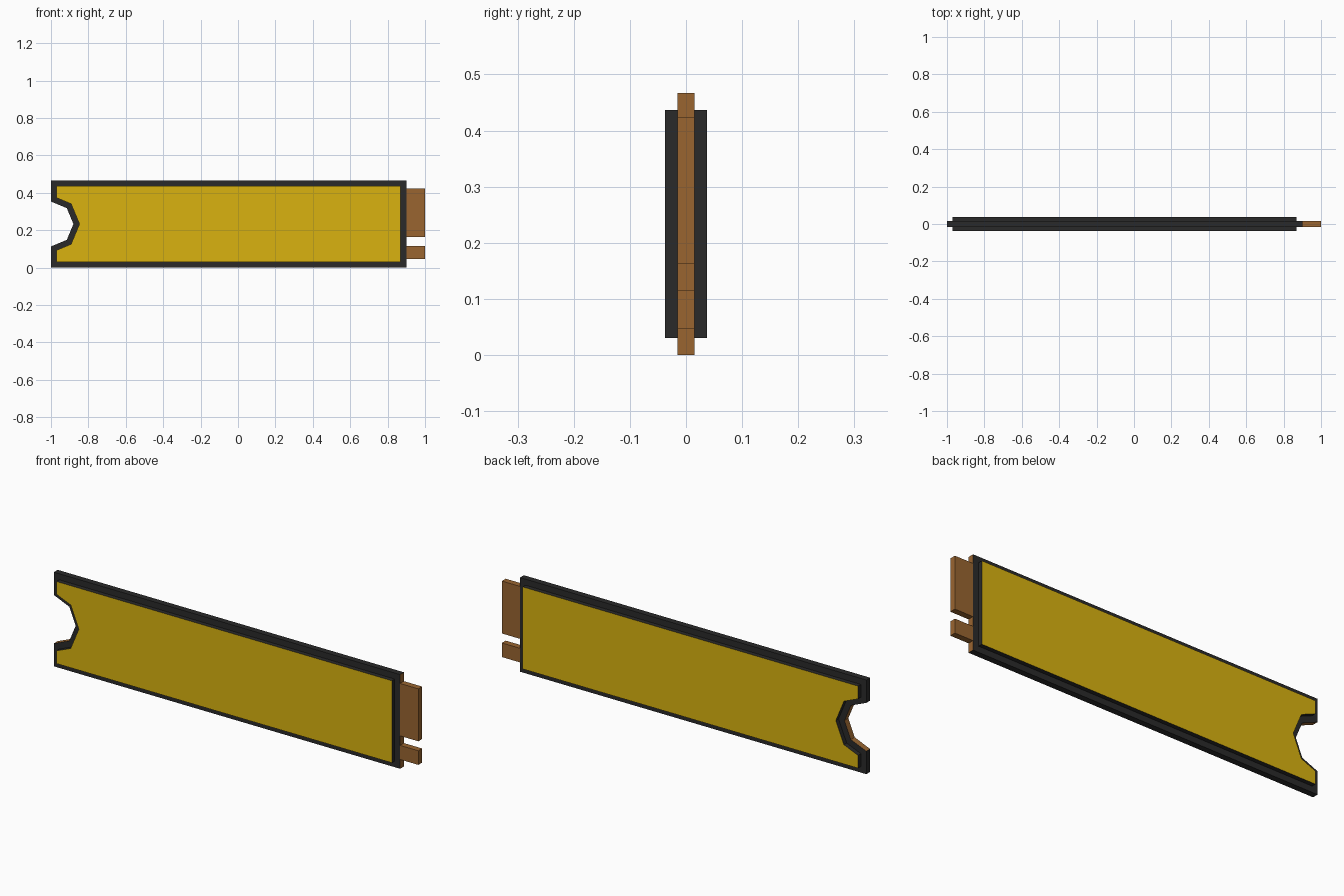
import bpy, bmesh, math

if "Cube" in bpy.data.objects:
    bpy.data.objects.remove(bpy.data.objects["Cube"])

H = 0.467           # panel height
MID = H / 2
CORE = 0.015        # half thickness of the core
OUTER = 0.037       # half thickness over the raised plates


def material(name, rgb):
    m = bpy.data.materials.new(name)
    m.diffuse_color = (*rgb, 1)
    m.use_nodes = True
    m.node_tree.nodes["Principled BSDF"].inputs["Base Color"].default_value = m.diffuse_color
    return m


BLACK = material("black", (0.023, 0.023, 0.023))
YELLOW = material("yellow", (0.70, 0.45, 0.005))
BROWN = material("brown", (0.32, 0.13, 0.03))


def outline(inset):
    """Panel outline with an eight-sided round notch in the left end."""
    r = 0.12
    left, right = -1 + inset, 0.9 - inset
    big = r + inset / math.cos(math.pi / 8)      # notch grown by the inset
    d = big * math.sqrt(0.5)
    z_cut = big - inset * (big - d) / d          # where the notch meets the left edge
    notch = [(left, MID + z_cut), (-1 + d, MID + d), (-1 + big, MID),
             (-1 + d, MID - d), (left, MID - z_cut)]
    return notch + [(left, inset), (right, inset), (right, H - inset), (left, H - inset)]


def prism(name, pts, y0, y1, mats, pick=lambda n, c: 0):
    """Extrude an x-z outline along y; pick chooses each face's material."""
    bm = bmesh.new()
    face = bm.faces.new([bm.verts.new((x, y0, z)) for x, z in pts])
    new = bmesh.ops.extrude_face_region(bm, geom=[face], use_keep_orig=True)["geom"]
    bmesh.ops.translate(bm, vec=(0, y1 - y0, 0),
                        verts=[v for v in new if isinstance(v, bmesh.types.BMVert)])
    bmesh.ops.recalc_face_normals(bm, faces=bm.faces)
    for f in bm.faces:
        f.normal_update()
        f.material_index = pick(f.normal, f.calc_center_median())
    me = bpy.data.meshes.new(name)
    bm.to_mesh(me)
    bm.free()
    for m in mats:
        me.materials.append(m)
    ob = bpy.data.objects.new(name, me)
    bpy.context.collection.objects.link(ob)
    return ob


# Core board: black, with brown edges in the notch and on the right end
def core_pick(n, c):
    return int(n.x > 0.9 or (abs(n.y) < 0.1 and -0.99 < c.x < -0.85))


prism("core_board", outline(0), -CORE, CORE, [BLACK, BROWN], core_pick)

# Raised plates on both sides: yellow faces, black edges
for side, s in (("front", -1), ("back", 1)):
    prism(side + "_plate", outline(0.03), s * CORE, s * OUTER, [BLACK, YELLOW],
          lambda n, c, s=s: int(n.y * s > 0.9))

# Connector tabs on the right end
for name, z0, z1 in (("short_tab", 0.046, 0.116), ("long_tab", 0.163, 0.423)):
    prism(name, [(0.9, z0), (1, z0), (1, z1), (0.9, z1)], -CORE, CORE, [BROWN])
